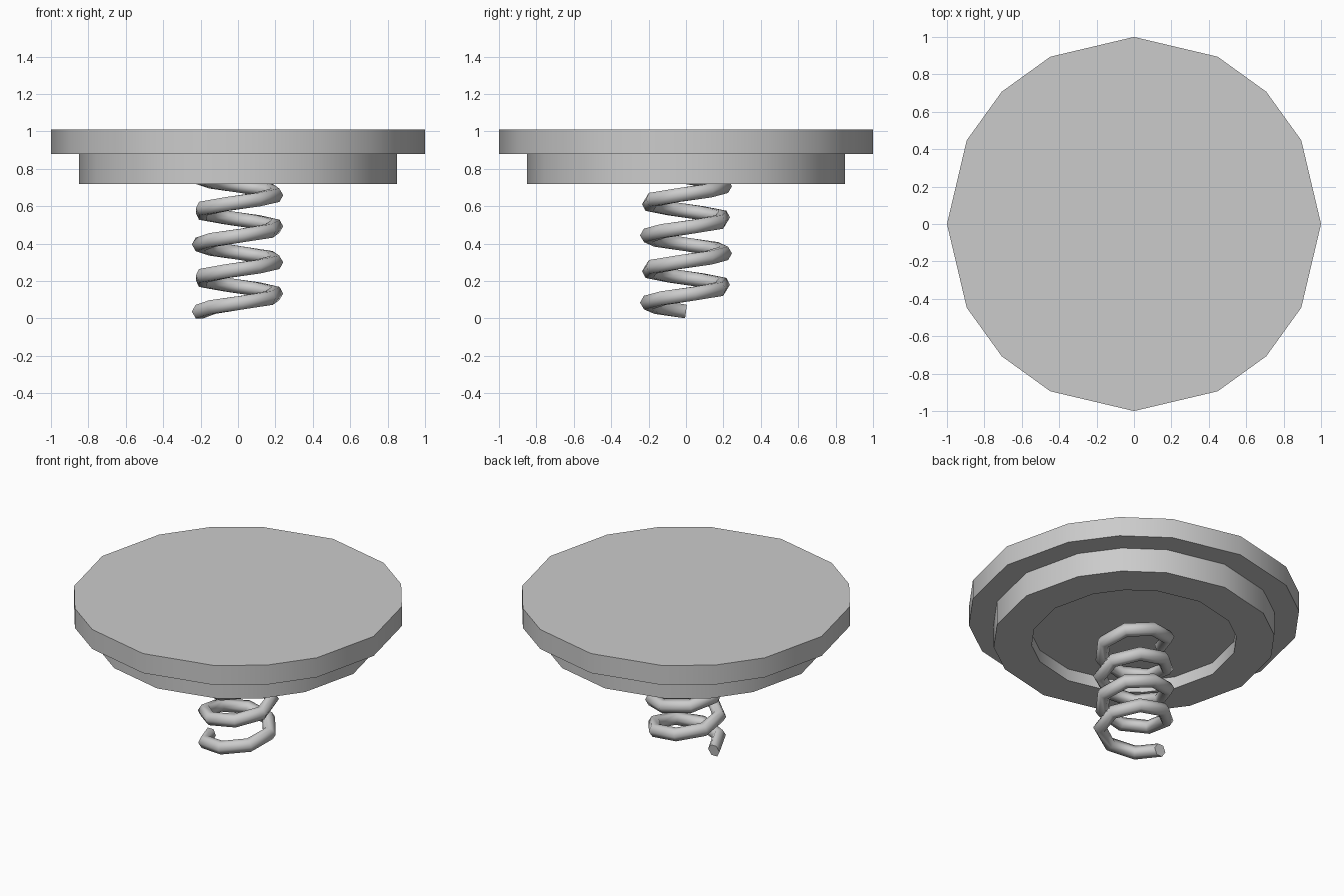
import bpy, bmesh
from math import sin, cos, pi, atan2
from mathutils import Vector

if "Cube" in bpy.data.objects:
    bpy.data.objects.remove(bpy.data.objects["Cube"])


def finish(name, bm, angle):
    bmesh.ops.recalc_face_normals(bm, faces=bm.faces)
    mesh = bpy.data.meshes.new(name)
    bm.to_mesh(mesh)
    bm.free()
    obj = bpy.data.objects.new(name, mesh)
    bpy.context.collection.objects.link(obj)
    bpy.ops.object.select_all(action='DESELECT')
    bpy.context.view_layer.objects.active = obj
    obj.select_set(True)
    bpy.ops.object.shade_smooth_by_angle(angle=angle)
    return obj


def bridge(bm, a, b):
    n = len(a)
    for i in range(n):
        j = (i + 1) % n
        bm.faces.new((a[i], a[j], b[j], b[i]))


# Stepped round plate with a recess underneath, unevenly spaced 16-sided outline
step = atan2(1, 2)
angles = [q * pi / 2 + a for q in range(4) for a in (0, step, pi / 4, pi / 2 - step)]
profile = [(1.0, 1.01), (1.0, 0.88), (0.85, 0.88), (0.85, 0.72),
           (0.62, 0.72), (0.62, 0.80)]
bm = bmesh.new()
rings = [[bm.verts.new((r * cos(a), r * sin(a), z)) for a in angles] for r, z in profile]
for a, b in zip(rings, rings[1:]):
    bridge(bm, a, b)
bm.faces.new(rings[0])
bm.faces.new(rings[-1])
finish("round_plate", bm, 0.6)

# Coil spring: low-poly tube swept along a helix
turns, segments, sides = 4, 30, 6
coil_r, wire_r, z0, z1 = 0.205, 0.042, 0.037, 0.755
bm = bmesh.new()
rings = []
for i in range(segments + 1):
    t = i / segments
    a = pi + t * turns * 2 * pi
    out = Vector((cos(a), sin(a), 0))
    tangent = Vector((-sin(a) * coil_r, cos(a) * coil_r,
                      (z1 - z0) / (turns * 2 * pi))).normalized()
    up = out.cross(tangent)
    centre = out * coil_r + Vector((0, 0, z0 + t * (z1 - z0)))
    rings.append([bm.verts.new(centre + wire_r * (out * cos(k * 2 * pi / sides)
                                                  + up * sin(k * 2 * pi / sides)))
                  for k in range(sides)])
for a, b in zip(rings, rings[1:]):
    bridge(bm, a, b)
bm.faces.new(rings[0])
bm.faces.new(rings[-1])
finish("coil_spring", bm, 1.2)
